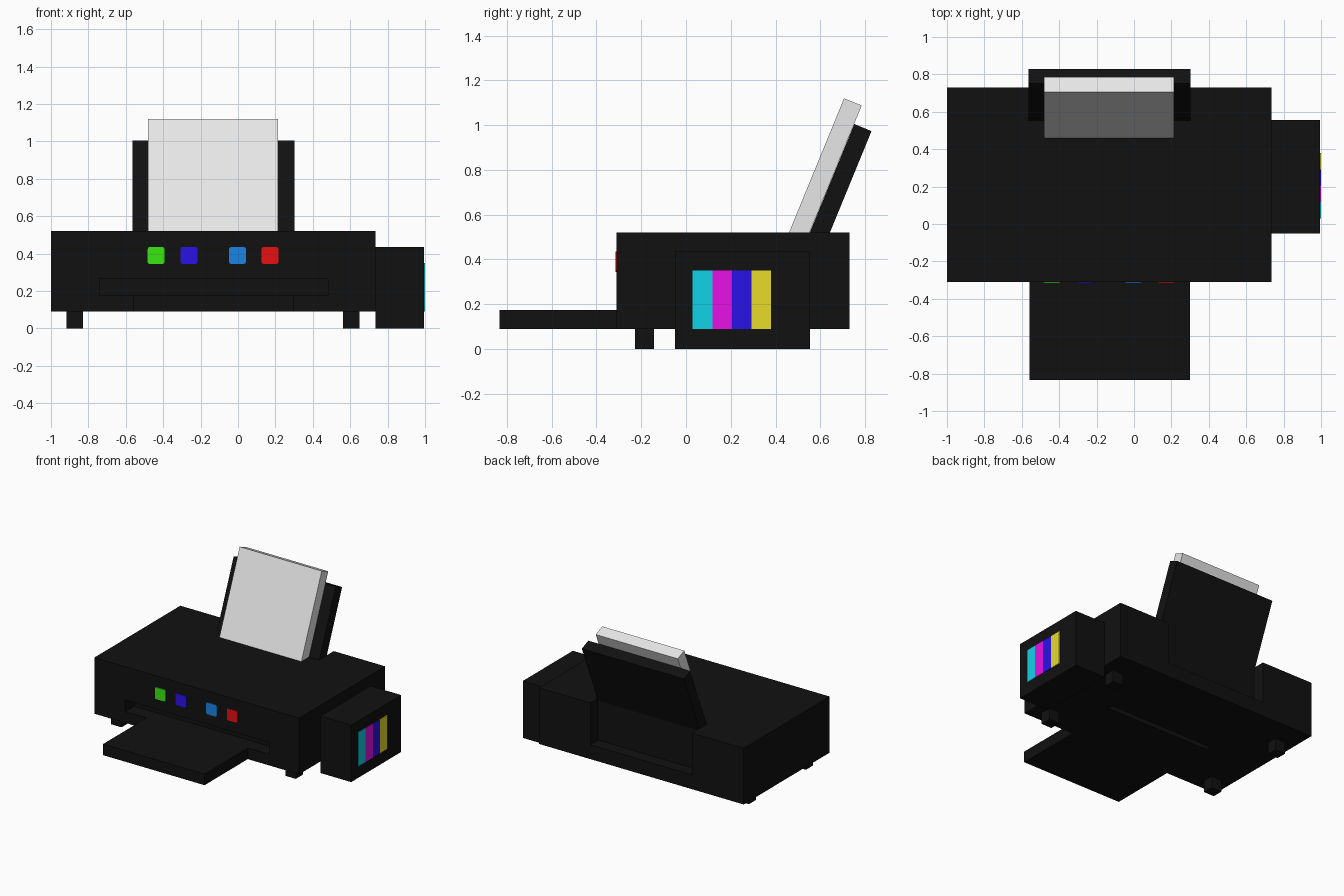
import bpy
import math
from mathutils import Matrix, Vector

cube = bpy.data.objects.get("Cube")
if cube:
    bpy.data.objects.remove(cube, do_unlink=True)


def material(name, rgb):
    m = bpy.data.materials.new(name)
    m.use_nodes = True
    colour = (*rgb, 1.0)
    m.diffuse_color = colour
    m.node_tree.nodes["Principled BSDF"].inputs["Base Color"].default_value = colour
    return m


BLACK = material("black plastic", (0.0055, 0.0055, 0.0055))
PAPER = material("white paper", (0.8, 0.8, 0.8))
GREEN = material("green", (0.045, 0.82, 0.006))
BLUE = material("deep blue", (0.023, 0.006, 0.8))
SKY = material("sky blue", (0.01, 0.23, 0.8))
RED = material("red", (0.82, 0.006, 0.006))
CYAN = material("cyan", (0.006, 0.66, 0.82))
MAGENTA = material("magenta", (0.82, 0.006, 0.8))
YELLOW = material("yellow", (0.8, 0.71, 0.023))


def box(name, xs, ys, zs, mat):
    """Box from its extents, origin at its centre."""
    centre = [(a + b) / 2 for a, b in (xs, ys, zs)]
    size = [b - a for a, b in (xs, ys, zs)]
    bpy.ops.mesh.primitive_cube_add(size=1, location=centre)
    ob = bpy.context.object
    ob.name = name
    ob.data.transform(Matrix.Diagonal((*size, 1)))
    ob.data.materials.append(mat)
    return ob


def cut(target, xs, ys, zs):
    """Remove a box-shaped volume from the target."""
    cutter = box("cutter", xs, ys, zs, BLACK)
    cutter.hide_render = True
    mod = target.modifiers.new("cut", "BOOLEAN")
    mod.operation = "DIFFERENCE"
    mod.solver = "EXACT"
    mod.object = cutter
    bpy.context.view_layer.objects.active = target
    bpy.ops.object.modifier_apply(modifier=mod.name)
    bpy.data.objects.remove(cutter, do_unlink=True)


def tilted_slab(name, xs, front_y, base_z, length, thickness, mat):
    """Slab leaning back, placed by the lower edge of its front face."""
    ob = box(name, xs, (0, thickness), (0, length), mat)
    ob.data.transform(Matrix.Translation((0, thickness / 2, length / 2)))
    ob.location = Vector(((xs[0] + xs[1]) / 2, front_y, base_z))
    ob.rotation_euler.x = -LEAN
    return ob


# Main body with paper slot, rear notch and underside groove
body = box("body", (-1, 0.735), (-0.31, 0.73), (0.09, 0.52), BLACK)
cut(body, (-0.74, 0.48), (-0.4, -0.2), (0.175, 0.265))
cut(body, (-0.56, 0.30), (0.635, 0.8), (0.2, 0.6))
cut(body, (-0.56, 0.33), (0.12, 0.16), (0.0, 0.13))

# Output tray
box("output_tray", (-0.56, 0.30), (-0.833, -0.31), (0.09, 0.175), BLACK)

# Feet
for side, x in (("right", -0.872), ("left", 0.605)):
    for end, y in (("front", -0.185), ("back", 0.505)):
        box(f"{end}_{side}_foot", (x - 0.044, x + 0.044),
            (y - 0.042, y + 0.042), (0, 0.1), BLACK)

# Leaning paper stack and its support, both starting inside the body
LEAN = math.radians(22.3)
SINK = 0.06


def lean_part(name, xs, y_at_top, z_top_edge, thickness, mat):
    base = 0.52 - SINK
    length = (z_top_edge - base) / math.cos(LEAN)
    tilted_slab(name, xs, y_at_top - SINK * math.tan(LEAN), base,
                length, thickness, mat)


lean_part("paper_stack", (-0.48, 0.215), 0.46, 1.12, 0.085, PAPER)
lean_part("paper_support", (-0.563, 0.302), 0.553, 1.005, 0.083, BLACK)

# Ink tank on the left side
box("ink_tank", (0.735, 0.994), (-0.05, 0.555), (0, 0.436), BLACK)

# Ink level windows
for i, (name, mat) in enumerate((("cyan", CYAN), ("magenta", MAGENTA),
                                 ("blue", BLUE), ("yellow", YELLOW))):
    y = 0.03 + i * 0.0875
    box(f"{name}_ink_window", (0.993, 1.0), (y, y + 0.0875), (0.09, 0.35), mat)

# Control buttons with softened corners
for name, x, mat in (("green", -0.438, GREEN), ("blue", -0.262, BLUE),
                     ("sky", -0.003, SKY), ("red", 0.171, RED)):
    button = box(f"{name}_button", (x - 0.045, x + 0.045),
                 (-0.316, -0.309), (0.345, 0.435), mat)
    bevel = button.modifiers.new("corners", "BEVEL")
    bevel.width = 0.01
    bevel.segments = 2
    bevel.limit_method = "WEIGHT"
    weights = button.data.attributes.new("bevel_weight_edge", "FLOAT", "EDGE")
    for e in button.data.edges:
        a, b = (button.data.vertices[v].co for v in e.vertices)
        weights.data[e.index].value = float(abs(a.y - b.y) > 0.001)
